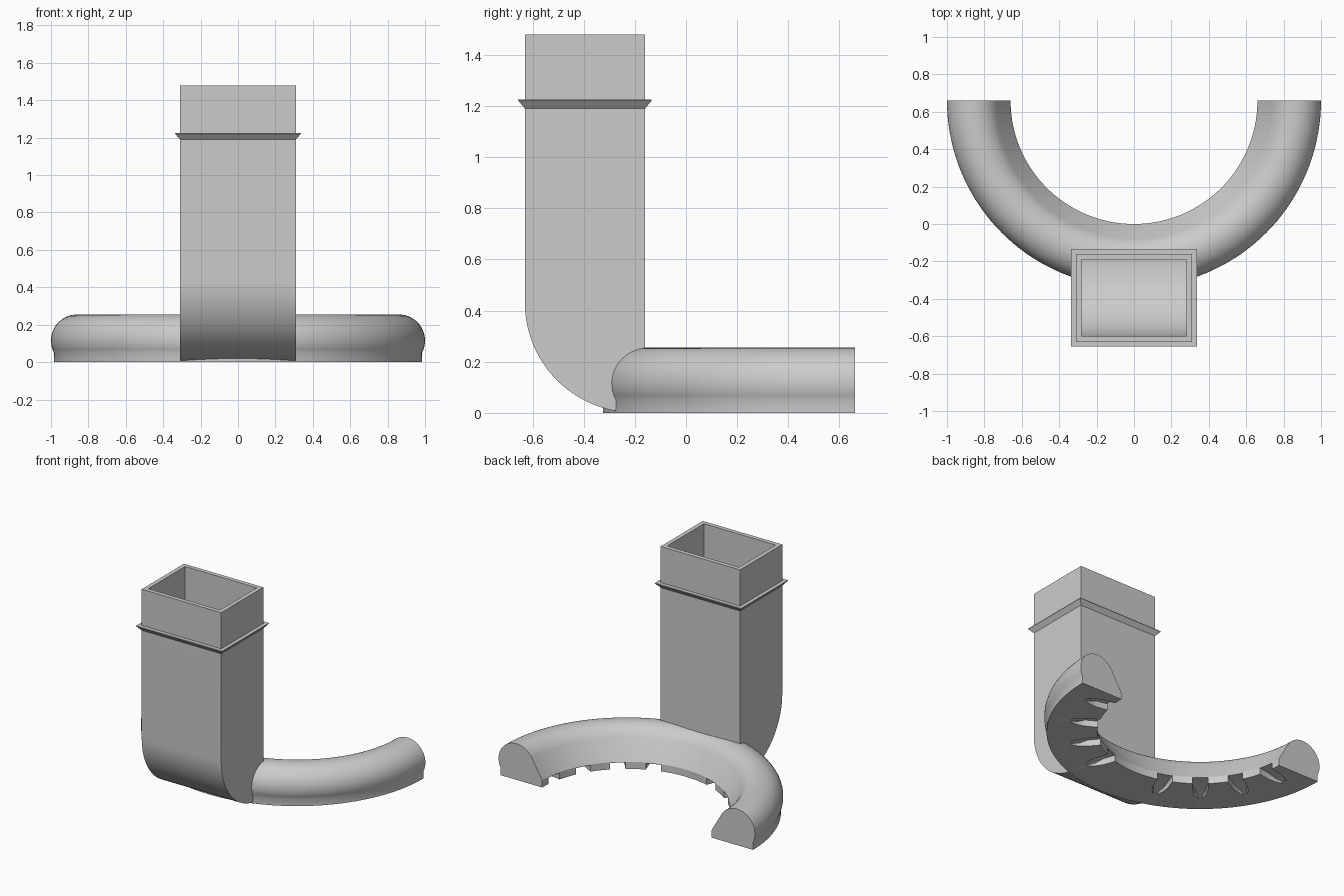
import bpy, bmesh
from math import radians, cos, sin, pi
from mathutils import Matrix, Vector

cube = bpy.data.objects.get("Cube")
if cube:
    bpy.data.objects.remove(cube, do_unlink=True)

grey = bpy.data.materials.new("plain_grey")
grey.use_nodes = True
grey.diffuse_color = (0.6, 0.6, 0.6, 1)
grey.node_tree.nodes["Principled BSDF"].inputs["Base Color"].default_value = (0.6, 0.6, 0.6, 1)

RING_Y = 0.66      # centre of the half ring
BACK = -0.16       # back wall of the duct
FRONT = -0.63


def finish(name, bm):
    bmesh.ops.recalc_face_normals(bm, faces=bm.faces)
    mesh = bpy.data.meshes.new(name)
    bm.to_mesh(mesh)
    bm.free()
    mesh.materials.append(grey)
    obj = bpy.data.objects.new(name, mesh)
    bpy.context.collection.objects.link(obj)
    return obj


def loft(name, loops):
    """Skin a row of matching closed loops and cap both ends."""
    bm = bmesh.new()
    rows = [[bm.verts.new(p) for p in loop] for loop in loops]
    for a, b in zip(rows, rows[1:]):
        for i in range(len(a)):
            j = (i + 1) % len(a)
            bm.faces.new((a[i], a[j], b[j], b[i]))
    bm.faces.new(rows[0])
    bm.faces.new(rows[-1])
    return finish(name, bm)


def elbow(name, half_width, inset, floor, top):
    """Upright box whose lower front corner is a quarter round."""
    front, back, radius = FRONT + inset, BACK - inset, 0.43 - inset
    side = [(back, floor), (back, top), (front, top)]
    for i in range(25):
        a = pi + pi / 2 * i / 24
        side.append((front + radius + radius * cos(a), floor + radius + radius * sin(a)))
    return loft(name, [[(x, y, z) for y, z in side] for x in (-half_width, half_width)])


def cut(obj, cutter):
    mod = obj.modifiers.new("cut", "BOOLEAN")
    mod.operation = "DIFFERENCE"
    mod.solver = "EXACT"
    mod.object = cutter
    bpy.context.view_layer.objects.active = obj
    bpy.ops.object.modifier_apply(modifier=mod.name)


# Half ring: D-shaped section swept through 180 degrees
section = [(0.66, 0), (0.985, 0)]
for i in range(25):
    a = radians(-27 + 177 * i / 24)
    section.append((0.86 + 0.14 * cos(a), 0.115 + 0.14 * sin(a)))
section.append((0.66, 0.05))
STEPS = 72
ring = loft("half_ring_pipe", [
    [(r * cos(pi * k / STEPS), RING_Y - r * sin(pi * k / STEPS), z) for r, z in section]
    for k in range(STEPS + 1)])

# Rectangular duct and the flared collar around it
duct = elbow("duct", 0.31, 0, 0.001, 1.48)


def collar_loop(grow, z):
    x = 0.31 + grow
    return [(-x, FRONT - grow, z), (x, FRONT - grow, z), (x, BACK + grow, z), (-x, BACK + grow, z)]


collar = loft("duct_collar", [collar_loop(0, 1.19), collar_loop(0.026, 1.221), collar_loop(0.026, 1.225)])

# Hollow inside of the duct
bore = elbow("bore_cutter", 0.28, 0.03, 0.03, 1.6)
for part in (ring, duct, collar):
    cut(part, bore)

# Tapered slots in the inner toe of the ring
cutters = [bore]
tip = [(0.74, 0.05), (0.79, 0.04), (0.83, 0.024), (0.85, 0.008)]
for angle in (10, 30, 50, 70, 110, 130, 150, 170):
    bm = bmesh.new()
    turn = Matrix.Translation((0, RING_Y, 0)) @ Matrix.Rotation(-radians(angle), 4, "Z")
    for s in (-1, 1):
        points = [(0.6, 0.05 * s, 0.045), (0.74, 0.05 * s, 0.045), (0.6, 0.05 * s, -0.02)]
        points += [(r, w * s, z) for r, w in tip for z in (0, -0.02)]
        for p in points:
            bm.verts.new(turn @ Vector(p))
    bmesh.ops.convex_hull(bm, input=bm.verts)
    slot = finish("slot_cutter", bm)
    cut(ring, slot)
    cutters.append(slot)

for cutter in cutters:
    bpy.data.objects.remove(cutter, do_unlink=True)

# Smooth the round surfaces, keep the corners sharp
for part in (ring, duct, collar):
    bpy.ops.object.select_all(action="DESELECT")
    part.select_set(True)
    bpy.context.view_layer.objects.active = part
    bpy.ops.object.shade_smooth_by_angle(angle=radians(25))
